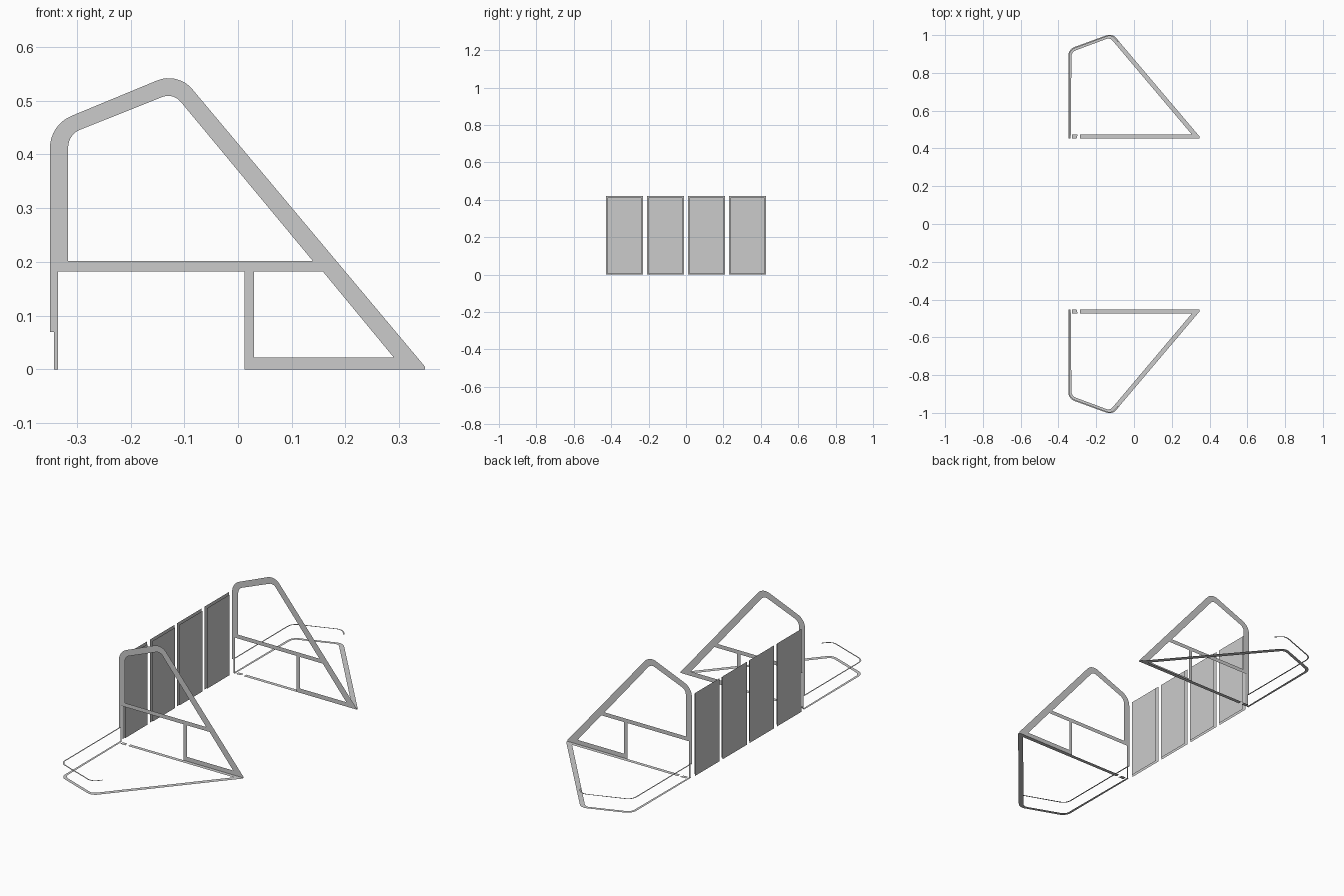
import bpy, bmesh, math
from mathutils import Vector

if "Cube" in bpy.data.objects:
    bpy.data.objects.remove(bpy.data.objects["Cube"])


def rounded(points, steps=8):
    """Outline from (x, y[, radius]) corners; corners with a radius become arcs."""
    out, n = [], len(points)
    for i, p in enumerate(points):
        c = Vector(p[:2])
        if len(p) == 2:
            out.append(c)
            continue
        a = (Vector(points[i - 1][:2]) - c).normalized()
        b = (Vector(points[(i + 1) % n][:2]) - c).normalized()
        half = a.angle(b) / 2
        centre = c + (a + b).normalized() * p[2] / math.sin(half)
        t = p[2] / math.tan(half)
        s, e = c + a * t - centre, c + b * t - centre
        ang = s.angle(e)
        for k in range(steps + 1):
            f = k / steps
            v = s * math.sin((1 - f) * ang) + e * math.sin(f * ang)
            out.append(centre + v / math.sin(ang))
    return out


def sheet(name, loops, place):
    """Flat sheet filled between closed outlines, placed in space by a function."""
    bm = bmesh.new()
    edges = []
    for loop in loops:
        vs = [bm.verts.new((p.x, p.y, 0)) for p in rounded(loop)]
        edges += [bm.edges.new((vs[i - 1], vs[i])) for i in range(len(vs))]
    bmesh.ops.triangle_fill(bm, use_beauty=True, edges=edges, normal=(0, 0, 1))
    for v in bm.verts:
        v.co = place(v.co.x, v.co.y)
    me = bpy.data.meshes.new(name)
    bm.to_mesh(me)
    bm.free()
    ob = bpy.data.objects.new(name, me)
    bpy.context.collection.objects.link(ob)
    return ob


# Upright side frame profile (x, z)
frame = [
    [(-0.35, 0.07), (-0.35, 0.455, 0.065), (-0.112, 0.5535, 0.057),
     (0.348, 0.005), (0.348, 0), (0.012, 0), (0.012, 0.182),
     (-0.335, 0.182), (-0.335, 0), (-0.342, 0), (-0.342, 0.07)],
    [(-0.316, 0.202), (-0.316, 0.437, 0.035), (-0.1206, 0.5148, 0.03), (0.139, 0.202)],
    [(0.03, 0.022), (0.03, 0.182), (0.158, 0.182), (0.29, 0.022)],
]
# Ground outline (x, y), open at a small gap, plus the stub beside the gap
ground = [(-0.345, 0.453), (-0.345, 0.925, 0.05), (-0.1154, 1.009, 0.045),
          (0.348, 0.462), (0.348, 0.453), (-0.285, 0.453), (-0.285, 0.473),
          (0.307, 0.473), (-0.127, 0.987, 0.03), (-0.331, 0.911, 0.035), (-0.335, 0.453)]
stub = [(-0.328, 0.453), (-0.328, 0.473), (-0.298, 0.473), (-0.304, 0.453)]
# Narrow raised lip following the outer edge
lip = [(-0.348, 0.453), (-0.348, 0.925, 0.05), (-0.1154, 1.01, 0.045), (-0.08, 0.968),
       (-0.085, 0.963), (-0.118, 1.002, 0.038), (-0.341, 0.92, 0.043), (-0.341, 0.453)]

for side, s in (("front", -1), ("back", 1)):
    sheet(side + "_side_frame", frame, lambda x, z: (x, s * 0.453, z))
    sheet(side + "_ground_outline", [ground], lambda x, y: (x, s * y, 0))
    sheet(side + "_ground_stub", [stub], lambda x, y: (x, s * y, 0))
    sheet(side + "_raised_lip", [lip], lambda x, y: (x, s * y, 0.07))

# Four upright slats, each an outer sheet with a slightly smaller inner sheet
for i, c in enumerate((-0.328, -0.109, 0.109, 0.328)):
    for layer, x0, inset in (("outer", -0.349, 0), ("inner", -0.340, 0.008)):
        h = 0.0985 - inset
        rect = [(c - h, inset / 2), (c + h, inset / 2), (c + h, 0.42 - inset), (c - h, 0.42 - inset)]
        sheet(f"slat_{i + 1}_{layer}", [rect], lambda y, z: (x0, y, z))
